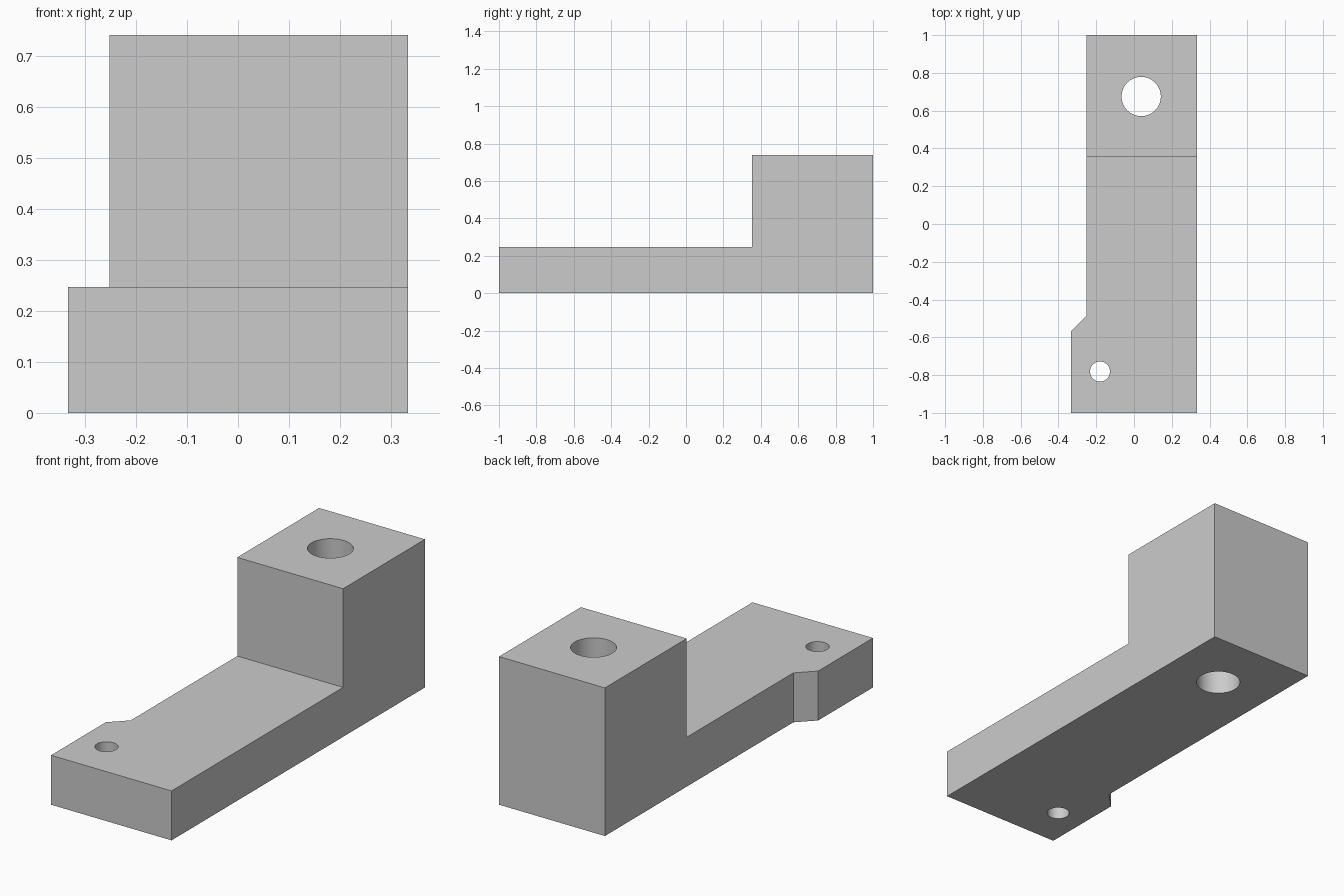
import bpy, bmesh
from mathutils import Matrix, Vector

cube = bpy.data.objects.get("Cube")
if cube:
    bpy.data.objects.remove(cube, do_unlink=True)

BASE_H, TOP_H, STEP_Y = 0.247, 0.74, 0.354

grey = bpy.data.materials.new("plain_grey")
grey.use_nodes = True
colour = (0.6, 0.6, 0.6, 1)
grey.diffuse_color = colour
grey.node_tree.nodes["Principled BSDF"].inputs["Base Color"].default_value = colour


def add_object(name, bm):
    bmesh.ops.recalc_face_normals(bm, faces=bm.faces)
    mesh = bpy.data.meshes.new(name)
    bm.to_mesh(mesh)
    bm.free()
    mesh.materials.append(grey)
    obj = bpy.data.objects.new(name, mesh)
    bpy.context.collection.objects.link(obj)
    return obj


def prism(name, outline, z0, z1):
    bm = bmesh.new()
    face = bm.faces.new([bm.verts.new((x, y, z0)) for x, y in outline])
    ext = bmesh.ops.extrude_face_region(bm, geom=[face])["geom"]
    verts = [v for v in ext if isinstance(v, bmesh.types.BMVert)]
    bmesh.ops.translate(bm, vec=Vector((0, 0, z1 - z0)), verts=verts)
    return add_object(name, bm)


def hole_cutter(name, x, y, radius):
    bm = bmesh.new()
    bmesh.ops.create_cone(bm, cap_ends=True, segments=64, radius1=radius, radius2=radius,
                          depth=2, matrix=Matrix.Translation((x, y, 0.4)))
    return add_object(name, bm)


# Bracket outline seen from above, with the chamfered foot tab
bracket = prism("stepped_bracket", [(-0.333, -1), (0.333, -1), (0.333, 1), (-0.252, 1),
                                    (-0.252, -0.487), (-0.333, -0.568)], 0, TOP_H)

# Step above the arm, large bore in the block, small bore in the foot
cutters = [
    prism("step_cutter", [(-1, -2), (1, -2), (1, STEP_Y), (-1, STEP_Y)], BASE_H, 2),
    hole_cutter("large_bore_cutter", 0.038, 0.675, 0.104),
    hole_cutter("small_bore_cutter", -0.18, -0.781, 0.053),
]
for cutter in cutters:
    cutter.hide_render = True
    cutter.hide_set(True)
    cutter.display_type = 'WIRE'
    mod = bracket.modifiers.new(cutter.name, 'BOOLEAN')
    mod.operation = 'DIFFERENCE'
    mod.solver = 'EXACT'
    mod.object = cutter

# Bake the cuts, then smooth only the bore walls
bpy.context.view_layer.objects.active = bracket
bracket.select_set(True)
for mod in list(bracket.modifiers):
    bpy.ops.object.modifier_apply(modifier=mod.name)
for cutter in cutters:
    bpy.data.objects.remove(cutter, do_unlink=True)
bpy.ops.object.shade_smooth_by_angle(angle=0.5)
